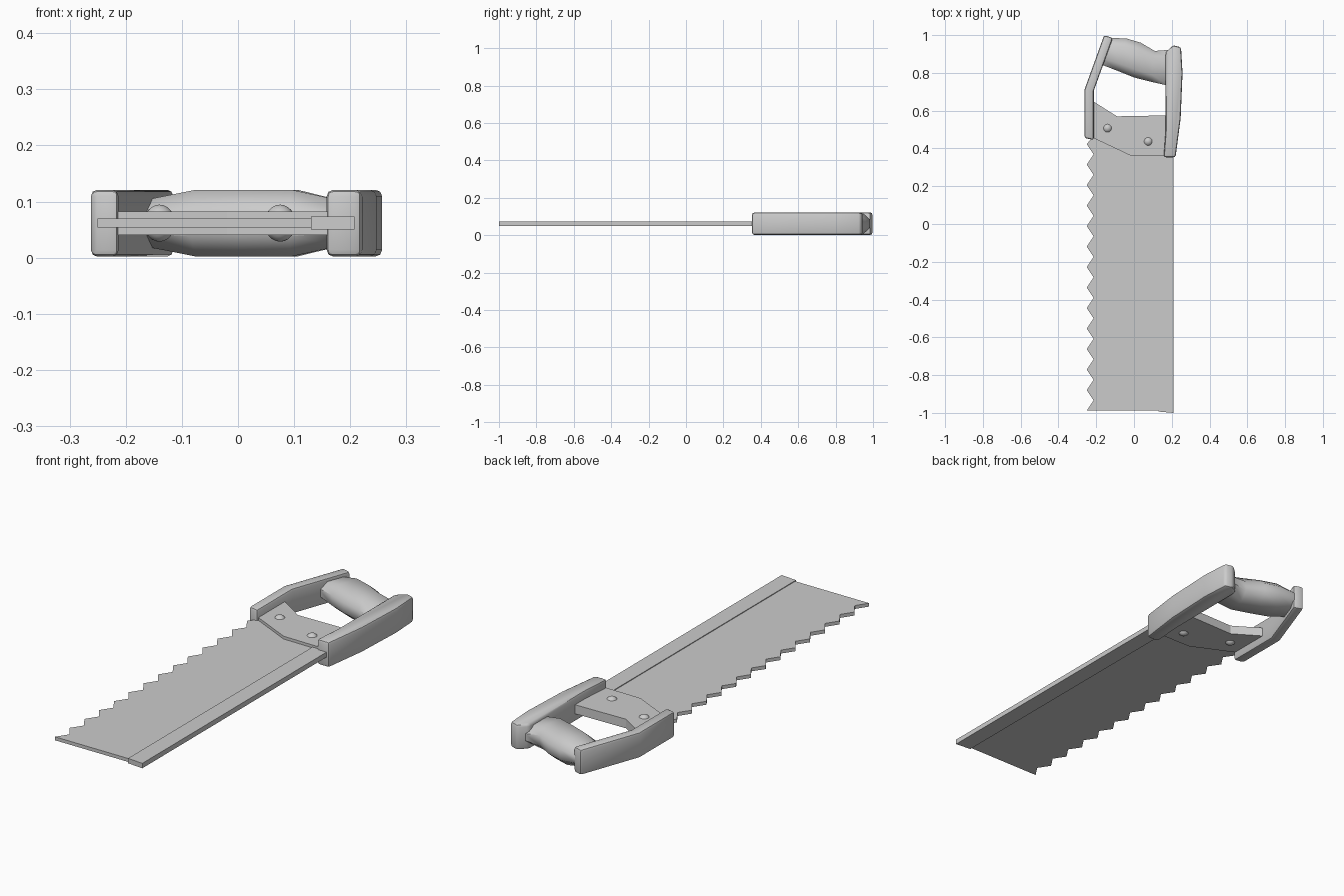
import bpy, bmesh, math
from mathutils import Vector

if "Cube" in bpy.data.objects:
    bpy.data.objects.remove(bpy.data.objects["Cube"])

ZC = 0.0615  # mid-plane of the whole saw


def finish(name, bm, smooth=None):
    bmesh.ops.recalc_face_normals(bm, faces=bm.faces)
    me = bpy.data.meshes.new(name)
    bm.to_mesh(me)
    bm.free()
    ob = bpy.data.objects.new(name, me)
    bpy.context.collection.objects.link(ob)
    if smooth:
        bpy.ops.object.select_all(action='DESELECT')
        ob.select_set(True)
        bpy.context.view_layer.objects.active = ob
        bpy.ops.object.shade_smooth_by_angle(angle=math.radians(smooth))
    return ob


def slab(name, outline, half, bevel=0, smooth=None):
    """Extrude an xy outline symmetrically about the mid-plane."""
    bm = bmesh.new()
    face = bm.faces.new([bm.verts.new((x, y, ZC - half)) for x, y in outline])
    top = bmesh.ops.extrude_face_region(bm, geom=[face])['geom']
    bmesh.ops.translate(bm, vec=(0, 0, 2 * half),
                        verts=[g for g in top if isinstance(g, bmesh.types.BMVert)])
    bmesh.ops.recalc_face_normals(bm, faces=bm.faces)
    if bevel:
        edges = [e for e in bm.edges if e.calc_face_angle(0) > math.radians(35)]
        bmesh.ops.bevel(bm, geom=edges, offset=bevel, segments=2, profile=0.5,
                        affect='EDGES', clamp_overlap=True)
    return finish(name, bm, smooth)


# toothed blade
pitch, y0 = 0.1085, -0.988
teeth = []
for i in range(13):
    teeth += [(-0.25, y0 + i * pitch), (-0.214, y0 + (i + 0.5) * pitch)]
teeth += [(-0.25, y0 + 13 * pitch), (-0.22, 0.46)]
slab("blade", teeth + [(0.0, 0.46), (0.18, 0.4), (0.18, y0)], 0.008)

# stiffening spine along the back of the blade
slab("blade_spine", [(0.13, -1.0 + 0.007), (0.208, -1.0), (0.208, 0.40), (0.13, 0.40)], 0.0115)

# handle plate that clamps the blade
slab("handle_plate", [(-0.225, 0.655), (-0.09, 0.57), (0.18, 0.575),
                      (0.18, 0.36), (-0.02, 0.363), (-0.225, 0.46)], 0.021)

# front and back guards of the handle
slab("front_guard", [(-0.262, 0.455), (-0.262, 0.712), (-0.158, 1.0), (-0.112, 0.985),
                     (-0.213, 0.705), (-0.213, 0.445)], 0.0595, 0.011, 40)
slab("back_guard", [(0.157, 0.353), (0.22, 0.353), (0.247, 0.56), (0.257, 0.80),
                    (0.249, 0.935), (0.208, 0.947), (0.168, 0.91), (0.168, 0.5)],
     0.0595, 0.012, 40)

# hand grip: stations run from the front guard to the back guard
stations = [((-0.175, 0.845), (-0.122, 0.985), 0.042),
            ((-0.085, 0.81), (-0.04, 0.982), 0.0595),
            ((0.0, 0.776), (0.035, 0.96), 0.0595),
            ((0.09, 0.753), (0.11, 0.916), 0.0595),
            ((0.185, 0.732), (0.185, 0.922), 0.04)]
section = [(-1, -0.4), (-0.55, -1), (0.55, -1), (1, -0.4),
           (1, 0.4), (0.55, 1), (-0.55, 1), (-1, 0.4)]
bm = bmesh.new()
rings = []
for low, high, half in stations:
    a, b = Vector(low), Vector(high)
    ring = []
    for u, w in section:
        p = a.lerp(b, (u + 1) / 2)
        ring.append(bm.verts.new((p.x, p.y, ZC + w * half)))
    rings.append(ring)
for r, s in zip(rings, rings[1:]):
    for i in range(8):
        j = (i + 1) % 8
        bm.faces.new((r[i], r[j], s[j], s[i]))
bm.faces.new(rings[0])
bm.faces.new(rings[-1])
finish("hand_grip", bm, 50)

# rivets
for i, (x, y) in enumerate([(-0.14, 0.507), (0.075, 0.437)]):
    bm = bmesh.new()
    bmesh.ops.create_uvsphere(bm, u_segments=24, v_segments=12, radius=1)
    bmesh.ops.scale(bm, vec=(0.028, 0.028, 0.033), verts=bm.verts)
    bmesh.ops.translate(bm, vec=(x, y, ZC), verts=bm.verts)
    finish(f"rivet_{i + 1}", bm, 40)
